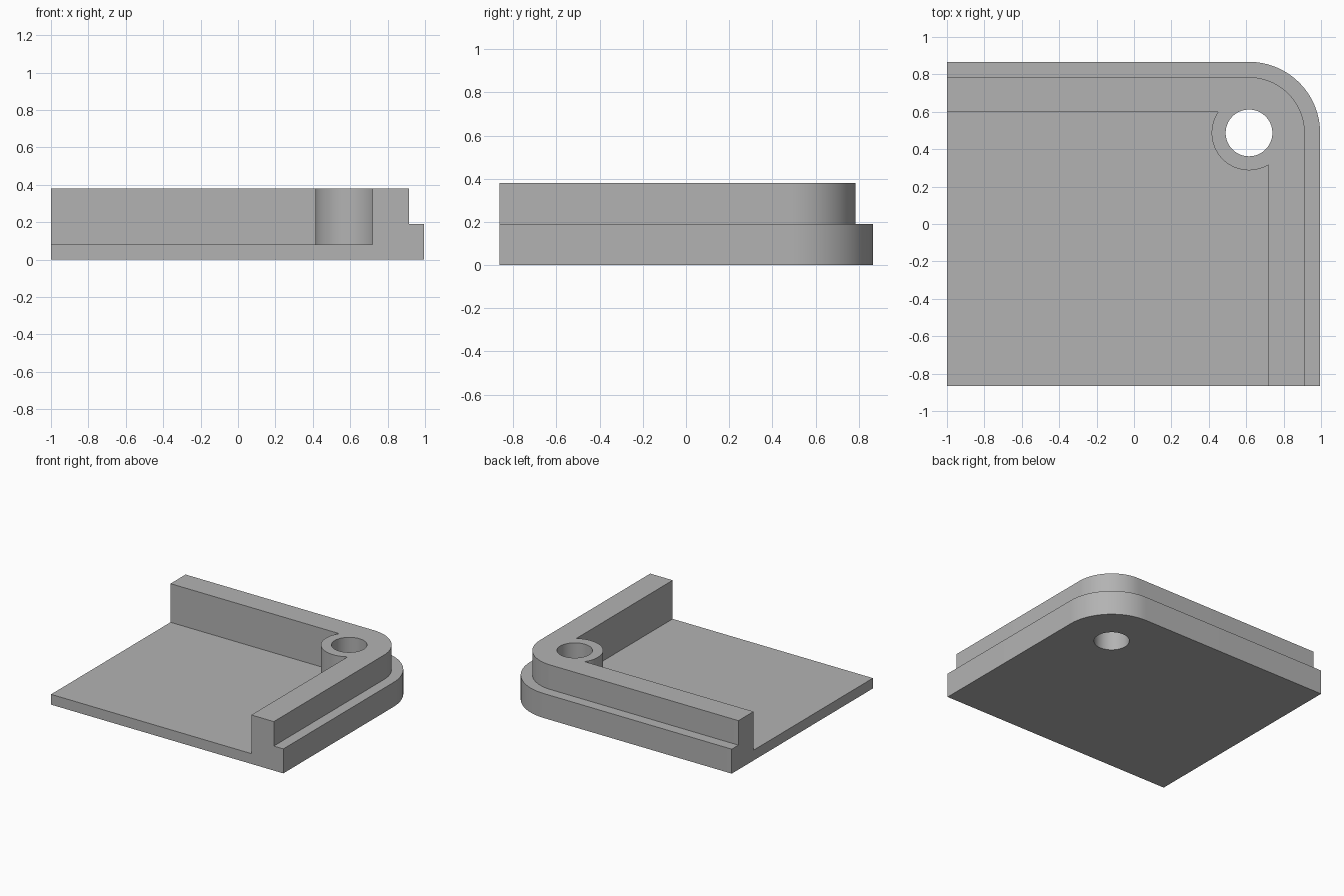
import bpy
import bmesh
import math

if "Cube" in bpy.data.objects:
    bpy.data.objects.remove(bpy.data.objects["Cube"], do_unlink=True)

# Main dimensions
LEFT, FRONT = -1.0, -0.865
CX, CY = 0.615, 0.487          # shared centre of corner, boss and hole
FLOOR, LEDGE, TOP = 0.08, 0.19, 0.38

grey = bpy.data.materials.new("plain grey")
grey.use_nodes = True
colour = (0.45, 0.45, 0.45, 1)
grey.diffuse_color = colour
grey.node_tree.nodes["Principled BSDF"].inputs["Base Color"].default_value = colour


def arc(radius, start, end, steps):
    angles = [math.radians(start + (end - start) * i / steps) for i in range(steps + 1)]
    return [(CX + radius * math.cos(a), CY + radius * math.sin(a)) for a in angles]


def prism(name, outline, low, high):
    bm = bmesh.new()
    base = bm.faces.new([bm.verts.new((x, y, low)) for x, y in outline])
    grown = bmesh.ops.extrude_face_region(bm, geom=[base], use_keep_orig=True)
    tops = [v for v in grown["geom"] if isinstance(v, bmesh.types.BMVert)]
    bmesh.ops.translate(bm, verts=tops, vec=(0, 0, high - low))
    bmesh.ops.recalc_face_normals(bm, faces=bm.faces)
    mesh = bpy.data.meshes.new(name)
    bm.to_mesh(mesh)
    bm.free()
    mesh.materials.append(grey)
    obj = bpy.data.objects.new(name, mesh)
    bpy.context.collection.objects.link(obj)
    return obj


def rounded_plate(name, radius, low, high):
    # Square plate with one rounded corner
    outline = [(LEFT, FRONT), (CX + radius, FRONT)] + arc(radius, 0, 90, 24)
    return prism(name, outline + [(LEFT, CY + radius)], low, high)


def cylinder(name, radius, low, high):
    return prism(name, arc(radius, 0, 360, 64)[:-1], low, high)


def combine(target, tool, operation):
    mod = target.modifiers.new(tool.name, "BOOLEAN")
    mod.operation, mod.solver, mod.object = operation, "EXACT", tool
    bpy.context.view_layer.objects.active = target
    bpy.ops.object.modifier_apply(modifier=mod.name)
    bpy.data.objects.remove(tool, do_unlink=True)


# Stepped body: wide lower plate and narrower raised rim
body = rounded_plate("corner_tray", 0.38, 0, LEDGE)
combine(body, rounded_plate("raised_rim", 0.298, 0, TOP), "UNION")

# Open pocket that leaves the screw boss standing
pocket = prism("pocket", [(-1.2, -1.1), (0.72, -1.1), (0.72, 0.6), (-1.2, 0.6)], FLOOR, 0.6)
combine(pocket, cylinder("boss", 0.2, 0, 0.8), "DIFFERENCE")
combine(body, pocket, "DIFFERENCE")

# Through hole in the boss
combine(body, cylinder("screw_hole", 0.125, -0.2, 0.8), "DIFFERENCE")

bpy.ops.object.select_all(action="DESELECT")
body.select_set(True)
bpy.context.view_layer.objects.active = body
bpy.ops.object.shade_smooth_by_angle(angle=math.radians(30))
